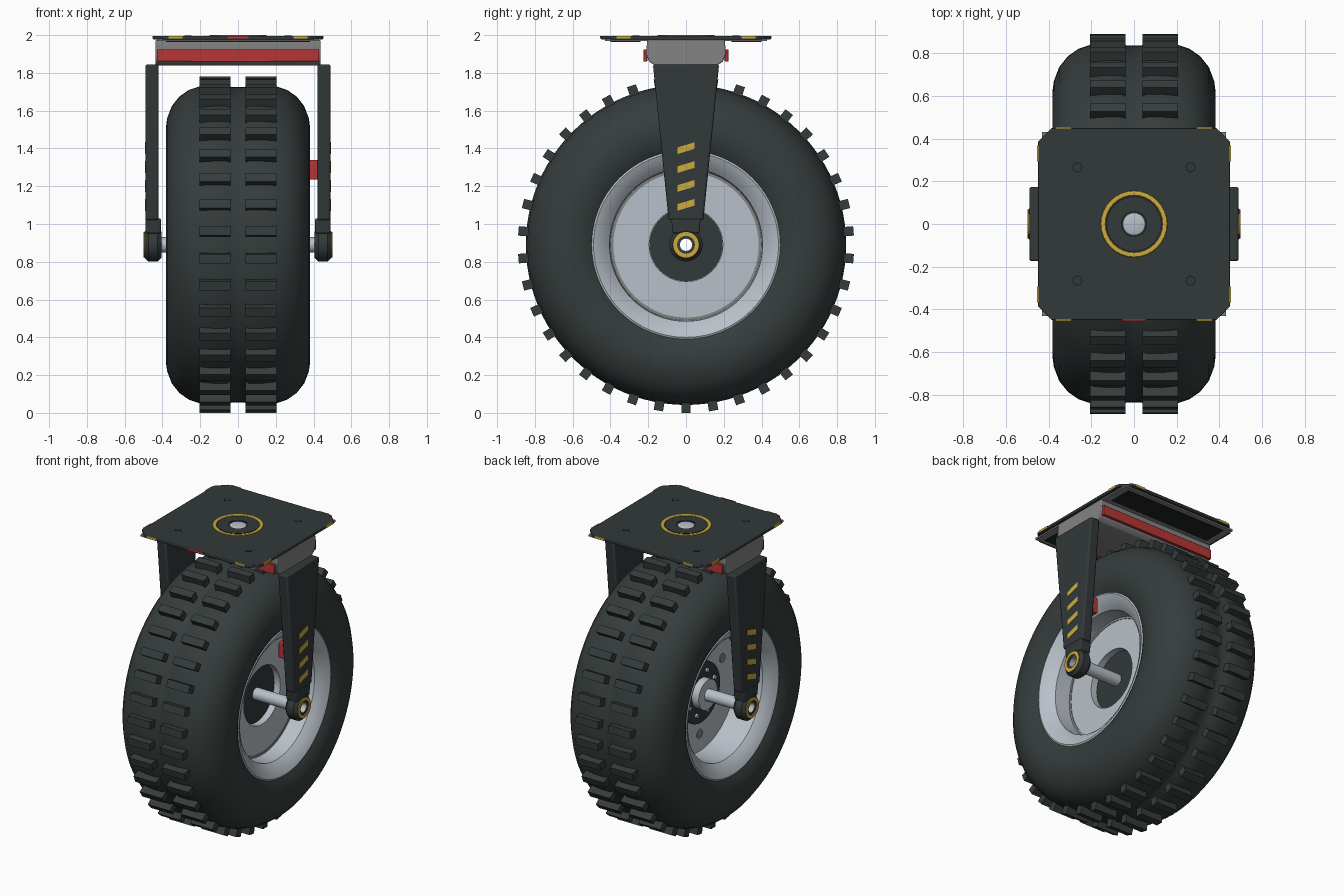
import bpy, bmesh, math
from mathutils import Matrix, Vector

cube = bpy.data.objects.get("Cube")
if cube:
    bpy.data.objects.remove(cube)


def material(name, r, g, b):
    m = bpy.data.materials.new(name)
    m.use_nodes = True
    m.diffuse_color = (r, g, b, 1)
    m.node_tree.nodes["Principled BSDF"].inputs["Base Color"].default_value = (r, g, b, 1)
    return m


RUBBER = material("dark rubber", .036, .046, .045)
PAINT = material("dark paint", .032, .040, .040)
BLACK = material("near black", .014, .017, .017)
SILVER = material("silver", .48, .53, .58)
GREY = material("grey steel", .23, .23, .235)
GOLD = material("gold", .62, .41, .045)
RED = material("red", .48, .035, .035)

HUB = Vector((0, 0, .89))
X_AXIS = Matrix(((0, 0, 1), (1, 0, 0), (0, 1, 0))).to_4x4()   # local z -> world x
Z_AXIS = Matrix.Identity(4)


def finish(name, bm, mat, bevel=0, angle=35):
    bmesh.ops.recalc_face_normals(bm, faces=bm.faces[:])
    mesh = bpy.data.meshes.new(name)
    bm.to_mesh(mesh)
    bm.free()
    mesh.materials.append(mat)
    ob = bpy.data.objects.new(name, mesh)
    bpy.context.collection.objects.link(ob)
    if bevel:
        mod = ob.modifiers.new("bevel", "BEVEL")
        mod.width, mod.segments, mod.limit_method = bevel, 2, "ANGLE"
    bpy.ops.object.select_all(action="DESELECT")
    ob.select_set(True)
    bpy.context.view_layer.objects.active = ob
    bpy.ops.object.shade_smooth_by_angle(angle=math.radians(angle))
    return ob


def lathe(name, profile, mat, axis=X_AXIS, centre=HUB, steps=64):
    """Spin a closed profile of (along axis, radius) points."""
    bm = bmesh.new()
    rings = []
    for i in range(steps):
        a = math.tau * i / steps
        rings.append([bm.verts.new(axis @ Vector((r * math.cos(a), r * math.sin(a), h)) + centre)
                      for h, r in profile])
    n = len(profile)
    for i in range(steps):
        p, q = rings[i], rings[(i + 1) % steps]
        for j in range(n):
            k = (j + 1) % n
            bm.faces.new((p[j], p[k], q[k], q[j]))
    bmesh.ops.remove_doubles(bm, verts=bm.verts[:], dist=1e-5)
    return finish(name, bm, mat)


def tube(name, lo, hi, inner, outer, mat, axis=X_AXIS, centre=HUB, steps=40):
    return lathe(name, [(lo, inner), (lo, outer), (hi, outer), (hi, inner)], mat, axis, centre, steps)


def prism(name, outline, lo, hi, mat, axis=X_AXIS, bevel=0):
    """Extrude a flat outline along an axis."""
    bm = bmesh.new()
    ends = [[bm.verts.new(axis @ Vector((u, v, h))) for u, v in outline] for h in (lo, hi)]
    n = len(outline)
    bm.faces.new(ends[0])
    bm.faces.new(ends[1])
    for i in range(n):
        j = (i + 1) % n
        bm.faces.new((ends[0][i], ends[0][j], ends[1][j], ends[1][i]))
    return finish(name, bm, mat, bevel)


def box(name, lo, hi, mat, bevel=0):
    outline = [(lo[0], lo[1]), (hi[0], lo[1]), (hi[0], hi[1]), (lo[0], hi[1])]
    return prism(name, outline, lo[2], hi[2], mat, Z_AXIS, bevel)


# Tyre with a shallow centre groove
half = [(.035, .835), (.06, .848), (.13, .848), (.20, .84), (.26, .82), (.31, .785), (.35, .735),
        (.375, .67), (.382, .62), (.375, .56), (.36, .52), (.345, .495), (.30, .49)]
lathe("tyre", half + [(-x, r) for x, r in reversed(half)], RUBBER, steps=96)

# Two rows of tread blocks
COUNT = 38
bm = bmesh.new()
for i in range(COUNT):
    spin = Matrix.Translation(HUB) @ Matrix.Rotation(math.tau * i / COUNT, 4, "X")
    for side in (-1, 1):
        place = spin @ Matrix.Translation((side * .122, 0, -.85)) @ Matrix.Diagonal((.166, .05, .08, 1))
        bmesh.ops.create_cube(bm, size=1, matrix=place)
finish("tread_blocks", bm, RUBBER)

# Rim: shallow dish on the left, deep dish on the right
lip = [(.30, .515), (.345, .505), (.352, .49), (.34, .465), (.315, .43), (.29, .405)]
left = lip + [(.18, .40), (.18, .195), (.13, .195), (.13, .04)]
right = [(-.10, .04), (-.10, .40)] + [(-x, r) for x, r in reversed(lip)]
lathe("rim", left + right, SILVER)
tube("rim_groove", .17, .183, .385, .402, GREY, steps=64)
tube("left_hub_disc", .12, .136, .04, .194, PAINT)
tube("right_hub_disc", -.115, -.09, .04, .20, PAINT)
tube("right_hub_boss", -.165, -.09, .036, .10, SILVER)

# Hub bolts and lug caps on the deep side
def ring_of_studs(name, count, ring, radius, lo, hi, mat):
    for i in range(count):
        a = math.tau * (i + .5) / count
        spot = HUB + Vector((0, ring * math.cos(a), ring * math.sin(a)))
        tube(f"{name}_{i + 1}", lo, hi, 0, radius, mat, centre=spot, steps=12)


ring_of_studs("hub_bolt", 8, .145, .014, -.128, -.11, SILVER)
ring_of_studs("lug_cap", 6, .28, .03, -.106, -.09, GREY)

# Hollow axle
tube("axle", -.49, .49, .032, .04, SILVER)

# Fork legs, bosses and stripes, mirrored left and right
for side, tag in ((1, "left"), (-1, "right")):
    leg = [(-.175, 1.845), (.175, 1.845), (.092, 1.02), (-.092, 1.02)]
    prism(f"{tag}_fork_leg", leg, side * .42, side * .49, PAINT, bevel=.01)
    neck = [(-.078, 1.03), (.078, 1.03), (.07, .95), (-.07, .95)]
    prism(f"{tag}_fork_neck", neck, side * .408, side * .49, PAINT, bevel=.008)
    boss = [(.412, .035), (.405, .07), (.425, .088), (.475, .088), (.494, .07), (.494, .035)]
    lathe(f"{tag}_axle_boss", [(side * x, r) for x, r in boss], PAINT, steps=32)
    tube(f"{tag}_boss_ring", side * .49, side * .499, .047, .068, GOLD)
    for i in range(4):
        z = 1.07 + i * .1
        stripe = [(-.046, z), (.046, z + .028), (.046, z + .063), (-.046, z + .035)]
        prism(f"{tag}_stripe_{i + 1}", stripe, side * .488, side * .493, GOLD)

# Brake block inside the left leg
box("brake_block", (.372, -.1, 1.235), (.425, .1, 1.34), RED, .006)

# Swivel housing with red bars front and back
section = [(-.165, 1.84), (.165, 1.84), (.195, 1.86), (.212, 1.90), (.205, 1.975),
           (-.205, 1.975), (-.212, 1.90), (-.195, 1.86)]
prism("swivel_housing", section, -.437, .437, GREY, bevel=.006)
for side, tag in ((-1, "front"), (1, "back")):
    a, b = sorted((side * .205, side * .225))
    box(f"{tag}_red_bar", (-.43, a, 1.86), (.43, b, 1.925), RED, .003)
    a, b = sorted((side * .24, side * .40))
    box(f"{tag}_under_panel", (-.38, a, 1.964), (.38, b, 1.972), BLACK)

# Top plate with cut corners over a square backing plate
box("backing_plate", (-.43, -.43, 1.968), (.43, .43, 1.98), GREY)
corners = [(.385, -.45), (.45, -.385), (.45, .385), (.385, .45)]
outline = corners + [(-x, -y) for x, y in corners]
prism("top_plate", outline, 1.977, 1.995, PAINT, Z_AXIS, .004)

# Coloured marks on the plate edges
for sx in (-1, 1):
    for sy in (-1, 1):
        box("edge_mark", (sx * .33 - .037, sy * .45 - .003, 1.981), (sx * .33 + .037, sy * .45 + .003, 1.996), GOLD)
        box("side_mark", (sx * .45 - .003, sy * .33 - .037, 1.981), (sx * .45 + .003, sy * .33 + .037, 1.996), GOLD)
        spot = Vector((sx * .265, sy * .265, 0))
        tube("bolt_seat", 1.99, 1.996, 0, .024, BLACK, Z_AXIS, spot, 16)
        tube("bolt_head", 1.99, 1.998, 0, .018, PAINT, Z_AXIS, spot, 16)
box("front_centre_mark", (-.055, -.454, 1.981), (.055, -.447, 1.996), RED)

# King pin and its rings
ORIGIN = Vector()
lathe("swivel_ring", [(1.988, .128), (1.998, .135), (2.0, .144), (1.998, .154), (1.988, .16)],
      GOLD, Z_AXIS, ORIGIN, 32)
tube("swivel_recess", 1.99, 1.997, .055, .13, BLACK, Z_AXIS, ORIGIN)
tube("swivel_washer", 1.99, 1.998, .062, .125, PAINT, Z_AXIS, ORIGIN)
lathe("king_pin", [(1.985, 0), (1.985, .056), (1.994, .054), (1.998, .04), (2.0, .02), (2.0, 0)],
      SILVER, Z_AXIS, ORIGIN, 32)
